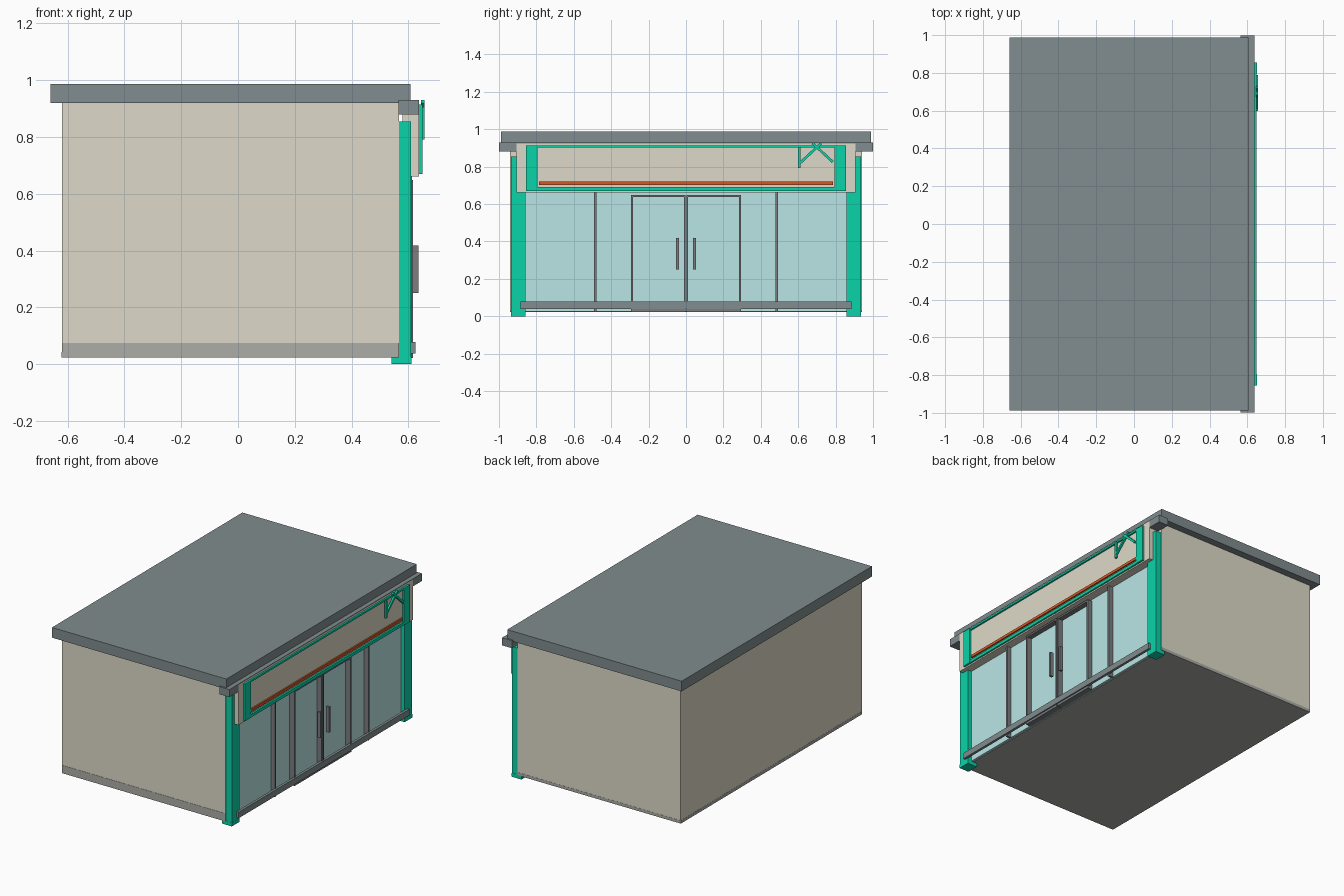
import bpy
import math
from mathutils import Vector

cube = bpy.data.objects.get("Cube")
if cube:
    bpy.data.objects.remove(cube, do_unlink=True)


def material(name, srgb):
    # Convert 8-bit screen colour to linear
    lin = [((c / 255 + 0.055) / 1.055) ** 2.4 for c in srgb] + [1.0]
    m = bpy.data.materials.new(name)
    m.use_nodes = True
    m.diffuse_color = lin
    m.node_tree.nodes["Principled BSDF"].inputs["Base Color"].default_value = lin
    return m


CREAM = material("cream_wall", (222, 217, 200))
SLATE = material("slate_grey", (129, 140, 142))
BASE = material("plinth_grey", (172, 172, 167))
GREEN = material("green_trim", (10, 211, 169))
GLASS = material("pale_glass", (186, 229, 229))
FRAME = material("frame_grey", (124, 125, 128))
RED = material("rust_red", (212, 88, 36))


def box(name, x, y, z, mat):
    """Box from (min, max) ranges on each axis."""
    ranges = (x, y, z)
    bpy.ops.mesh.primitive_cube_add(size=1, location=[(a + b) / 2 for a, b in ranges])
    ob = bpy.context.object
    ob.name = name
    for v in ob.data.vertices:
        v.co = Vector([c * (r[1] - r[0]) for c, r in zip(v.co, ranges)])
    ob.data.materials.append(mat)
    return ob


def pair(name, x, y, z, mat):
    """Two boxes mirrored across y = 0."""
    box("left_side_" + name, x, y, z, mat)
    box("right_side_" + name, x, (-y[1], -y[0]), z, mat)


def bar(name, start, end, x, width, mat):
    """Flat bar between two (y, z) points."""
    dy, dz = end[0] - start[0], end[1] - start[1]
    half = math.hypot(dy, dz) / 2
    ob = box(name, (-(x[1] - x[0]) / 2, (x[1] - x[0]) / 2), (-half, half),
             (-width / 2, width / 2), mat)
    ob.location = (sum(x) / 2, (start[0] + end[0]) / 2, (start[1] + end[1]) / 2)
    ob.rotation_euler.x = math.atan2(dz, dy)


# Building shell
box("walls", (-0.62, 0.567), (-0.94, 0.94), (0.03, 0.922), CREAM)
box("plinth", (-0.621, 0.567), (-0.941, 0.941), (0.023, 0.043), BASE)
box("side_plinth_plate", (-0.62, 0.567), (-0.9415, -0.938), (0.024, 0.075), BASE)
box("roof_slab", (-0.66, 0.607), (-0.988, 0.988), (0.92, 0.987), SLATE)

# Corner columns with feet and gutter blocks
pair("column", (0.565, 0.61), (0.858, 0.935), (0, 0.855), GREEN)
pair("column_foot", (0.54, 0.611), (0.857, 0.936), (0, 0.025), GREEN)
pair("gutter_block", (0.565, 0.637), (0.905, 0.999), (0.88, 0.93), SLATE)

# Fascia and framed sign
box("fascia", (0.58, 0.637), (-0.906, 0.906), (0.661, 0.925), CREAM)
box("fascia_cap", (0.58, 0.637), (-0.906, 0.906), (0.925, 0.93), SLATE)
pair("sign_end", (0.635, 0.65), (0.795, 0.855), (0.67, 0.914), GREEN)
box("sign_top_trim", (0.635, 0.648), (-0.796, 0.796), (0.902, 0.914), GREEN)
box("sign_bottom_trim", (0.635, 0.648), (-0.796, 0.796), (0.67, 0.69), GREEN)
box("sign_stripe", (0.635, 0.646), (-0.787, 0.787), (0.703, 0.721), RED)

# Bars fixed over the sign
DEPTH = (0.645, 0.657)
bar("sign_upright_bar", (0.605, 0.792), (0.605, 0.905), DEPTH, 0.014, GREEN)
bar("sign_rising_bar", (0.61, 0.82), (0.723, 0.925), DEPTH, 0.014, GREEN)
bar("sign_falling_bar", (0.677, 0.925), (0.785, 0.825), DEPTH, 0.014, GREEN)

# Shopfront glazing
box("glazing", (0.56, 0.582), (-0.862, 0.862), (0.026, 0.666), GLASS)
pair("mullion", (0.578, 0.613), (0.479, 0.491), (0.024, 0.664), FRAME)

# Double doors
X = (0.578, 0.617)
pair("door_inner_stile", X, (0.003, 0.012), (0.022, 0.648), FRAME)
pair("door_outer_stile", X, (0.284, 0.295), (0.022, 0.648), FRAME)
pair("door_top_rail", X, (0.012, 0.284), (0.637, 0.648), FRAME)
pair("door_bottom_rail", X, (0.012, 0.284), (0.022, 0.04), FRAME)
pair("door_handle", (0.614, 0.636), (0.038, 0.053), (0.25, 0.418), FRAME)

# Low rail across the shopfront
box("kick_rail", (0.608, 0.625), (-0.885, 0.885), (0.038, 0.078), SLATE)
